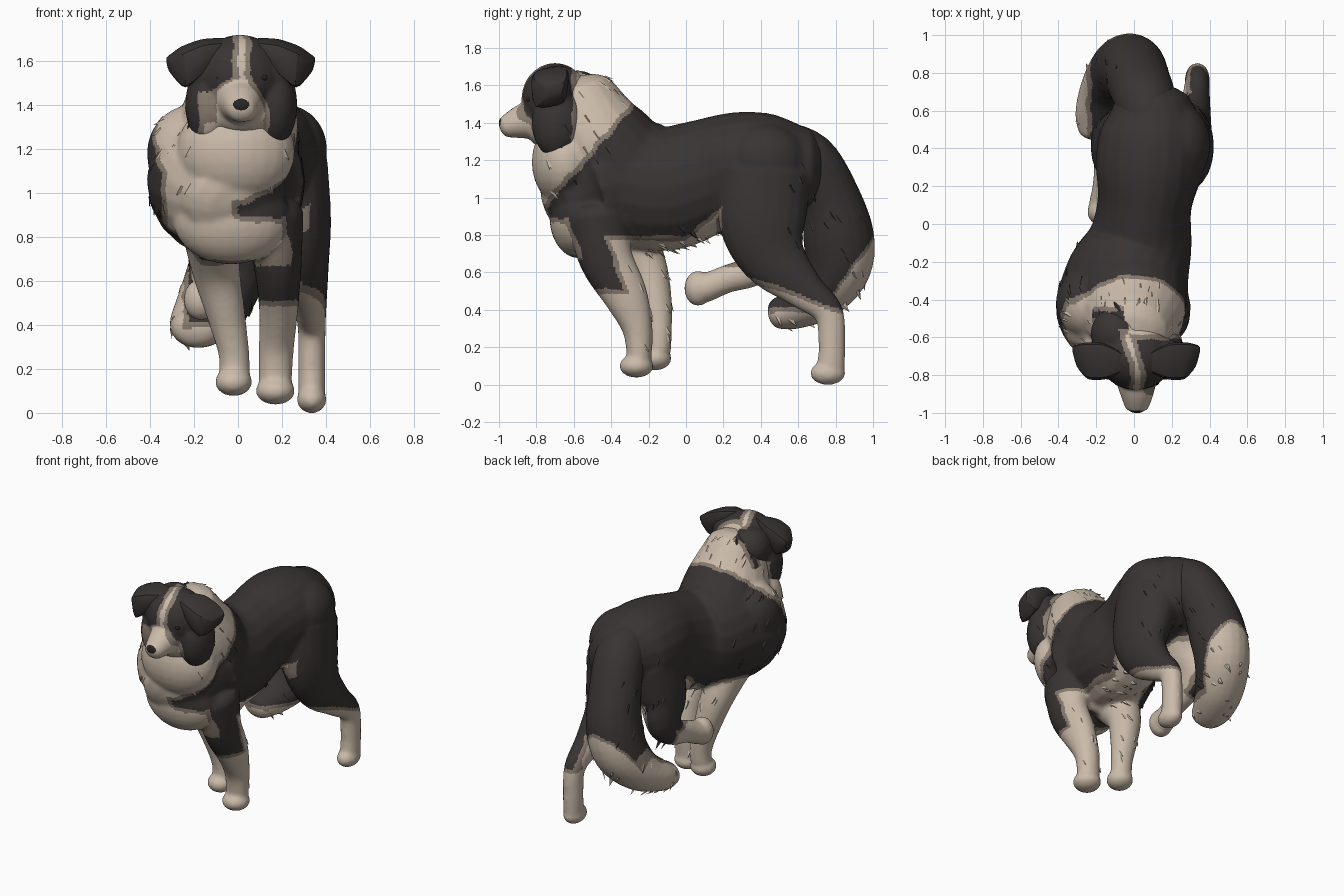
import bpy, bmesh, math, random
from mathutils import Vector, Matrix
from mathutils.bvhtree import BVHTree

if "Cube" in bpy.data.objects:
    bpy.data.objects.remove(bpy.data.objects["Cube"])

rng = random.Random(4)

def material(name, rgb):
    m = bpy.data.materials.new(name)
    m.diffuse_color = (*rgb, 1)
    m.use_nodes = True
    m.node_tree.nodes["Principled BSDF"].inputs["Base Color"].default_value = m.diffuse_color
    return m

DARK = material("dark fur", (0.042, 0.034, 0.034))
CREAM = material("cream fur", (0.60, 0.50, 0.405))
TAUPE = material("taupe fur", (0.25, 0.20, 0.16))
NOSE = material("nose black", (0.022, 0.018, 0.018))

def ball(bm, loc, r):
    mat = Matrix.Translation(loc) @ Matrix.Diagonal((*r, 1))
    bmesh.ops.create_uvsphere(bm, u_segments=24, v_segments=14, radius=1, matrix=mat)

def spline(p, steps=5):
    """Catmull-Rom through points (x, y, z, rx, ry)"""
    p = [Vector(q) for q in p]
    out = []
    for i in range(len(p) - 1):
        a, b, c, d = p[max(i - 1, 0)], p[i], p[i + 1], p[min(i + 2, len(p) - 1)]
        for k in range(steps):
            t = k / steps
            out.append(0.5 * (2*b + (c - a)*t + (2*a - 5*b + 4*c - d)*t*t + (3*b - a - 3*c + d)*t**3))
    return out + [p[-1]]

def tube(bm, points, n=20):
    """Elliptic tube along a path, with domed ends"""
    q = spline(points)
    pos = [Vector(v[:3]) for v in q]
    rings = []
    for i, v in enumerate(q):
        t = (pos[min(i + 1, len(q) - 1)] - pos[max(i - 1, 0)]).normalized()
        side = (Vector((1, 0, 0)) - t * t.x).normalized()
        rings.append((pos[i], t, side, t.cross(side), v[3], v[4]))
    def dome(ring, sign):
        c, t, s, u, a, b = ring
        return [(c + t * sign * 0.6 * min(a, b) * math.sin(g), t, s, u, a * math.cos(g), b * math.cos(g))
                for g in (0.5, 0.95, 1.35)]
    rings = dome(rings[0], -1)[::-1] + rings + dome(rings[-1], 1)
    loops = []
    for c, t, s, u, a, b in rings:
        loops.append([bm.verts.new(c + s * a * math.cos(2*math.pi*k/n) + u * b * math.sin(2*math.pi*k/n))
                      for k in range(n)])
    for A, B in zip(loops, loops[1:]):
        for k in range(n):
            bm.faces.new((A[k], A[(k+1) % n], B[(k+1) % n], B[k]))
    bm.faces.new(loops[0][::-1])
    bm.faces.new(loops[-1])

def make_object(name, bm, mats):
    bmesh.ops.recalc_face_normals(bm, faces=bm.faces)
    me = bpy.data.meshes.new(name)
    bm.to_mesh(me)
    bm.free()
    ob = bpy.data.objects.new(name, me)
    bpy.context.collection.objects.link(ob)
    for m in mats:
        me.materials.append(m)
    return ob

def smooth_shade(ob, angle=40):
    bpy.ops.object.select_all(action='DESELECT')
    ob.select_set(True)
    bpy.context.view_layer.objects.active = ob
    bpy.ops.object.shade_smooth_by_angle(angle=math.radians(angle))

def fur_part(name, bm, field, tuft_zone, tufts, voxel=0.012):
    """Blend the volumes, colour faces by a field (> 0 is cream), add tufts"""
    ob = make_object(name, bm, [])
    r = ob.modifiers.new("blend", 'REMESH')
    r.mode, r.voxel_size = 'VOXEL', voxel
    s = ob.modifiers.new("soften", 'SMOOTH')
    s.factor, s.iterations = 0.5, 10
    bpy.context.view_layer.objects.active = ob
    for m in ("blend", "soften"):
        bpy.ops.object.modifier_apply(modifier=m)
    me = ob.data
    me.materials.clear()
    for m in (DARK, CREAM, TAUPE):
        me.materials.append(m)
    b = bmesh.new()
    b.from_mesh(me)
    tree = BVHTree.FromBMesh(b)
    spots = []
    for f in b.faces:
        c = f.calc_center_median()
        v = field(*c) + 0.008 * math.sin(31*c.x + 17*c.z) * math.sin(23*c.y + 29*c.z)
        f.material_index = 1 if v > 0.026 else 2 if v > 0 else 0
        if tuft_zone(c, f.normal):
            spots.append((c, f.normal.copy(), f.material_index))
    # pointed fur tufts lying along the coat
    for c, nrm, mi in rng.sample(spots, min(tufts, len(spots))):
        flow = Vector((rng.uniform(-.3, .3), 0.55, -0.8))
        d = (flow - nrm * flow.dot(nrm) * 0.9 + nrm * 0.2).normalized()
        side = d.cross(nrm).normalized() * rng.uniform(0.014, 0.024)
        c = c - nrm * 0.008
        vs = [b.verts.new(p) for p in (c - side, c + side, c + nrm * 0.012, c + d * rng.uniform(0.04, 0.07))]
        for i, j, k in ((0, 2, 3), (2, 1, 3), (1, 0, 3)):
            b.faces.new((vs[i], vs[j], vs[k])).material_index = mi
    b.to_mesh(me)
    b.free()
    smooth_shade(ob)
    return ob, tree

def trim(ob, tree):
    """Remove faces buried inside another part"""
    b = bmesh.new()
    b.from_mesh(ob.data)
    buried = []
    for f in b.faces:
        c = f.calc_center_median()
        p, n, _, _ = tree.find_nearest(c)
        if (c - p).dot(n) < -0.014:
            buried.append(f)
    bmesh.ops.delete(b, geom=buried, context='FACES')
    b.to_mesh(ob.data)
    b.free()

# torso, neck and legs
bm = bmesh.new()
tube(bm, [(-.02, -.62, .98, .25, .22), (-.055, -.48, 1.04, .355, .35), (-.035, -.3, 1.07, .335, .35),
          (.03, -.1, 1.05, .28, .335), (.055, .1, 1.11, .25, .31), (.08, .3, 1.165, .285, .295),
          (.1, .48, 1.16, .28, .28), (.1, .61, 1.16, .22, .23)])
tube(bm, [(-.02, -.34, 1.15, .3, .3), (0, -.48, 1.34, .27, .27), (0, -.56, 1.53, .2, .2)])
ball(bm, (-.01, -.64, 1.19), (.27, .185, .24))
ball(bm, (-.03, -.57, .89), (.27, .16, .215))
ball(bm, (-.21, -.42, 1.18), (.205, .2, .22))
ball(bm, (.22, .42, 1.2), (.185, .23, .2))
# right hind leg, standing
tube(bm, [(.23, .42, 1.12, .18, .25), (.275, .41, .87, .15, .235), (.3, .47, .68, .115, .18),
          (.325, .63, .51, .08, .11), (.335, .76, .39, .064, .08), (.335, .78, .22, .062, .072),
          (.335, .775, .1, .062, .075)])
ball(bm, (.335, .758, .062), (.068, .095, .064))
# left hind leg, lifted forward
tube(bm, [(-.03, .42, 1.1, .16, .23), (-.09, .4, .87, .14, .2), (-.13, .43, .72, .1, .145),
          (-.14, .35, .61, .075, .09), (-.15, .22, .565, .067, .075), (-.165, .1, .515, .075, .078)])
ball(bm, (-.17, .065, .515), (.078, .075, .095))
# front legs
tube(bm, [(.16, -.47, .9, .14, .17), (.18, -.43, .68, .11, .145), (.185, -.325, .48, .09, .12),
          (.175, -.26, .3, .08, .082), (.17, -.25, .14, .075, .066)])
ball(bm, (.17, -.265, .1), (.09, .092, .063))
tube(bm, [(-.12, -.35, .85, .14, .17), (-.1, -.22, .65, .11, .115), (-.055, -.165, .45, .088, .09),
          (-.02, -.145, .28, .071, .07), (-.015, -.145, .18, .07, .065)])
ball(bm, (-.02, -.165, .14), (.085, .088, .064))

def body_field(x, y, z):
    collar = -(y + .28) * .752 + (z - 1.48) * .658
    if x < -.05 and z > 1.47:
        collar = min(collar, y + .46)
    edge = -y - .56 - .35 * (z - .7) if x > .1 else -.5 - y
    chest = min(edge, z - .67, x + .35, .285 - x)
    patch = min(x, .075 - abs(z - .945 - .12 * x) - .16 * max(0, .18 - x))
    chest = min(chest, -patch)
    belly = min(.795 + max(0, y) * .8 - z, y + .34 + .34 * (z - .5), .19 - y)
    if y < .2:
        front = .7 - z if x < .06 else .51 - z
        paw = .66 - z if x < -.08 else -1
        return max(collar, chest, belly, front, paw)
    if x < .06:
        return max(min(.42 - y, .66 - z), min(.1 - abs(x), .88 - z))
    return max(.7 - .36 * y - z, min(.3 - x, .6 - z))

def body_tufts(c, n):
    ruff = c.z > 1.0 and c.y < -.3 and -(c.y + .28) * .752 + (c.z - 1.48) * .658 > -.06
    ruff = ruff and not (n.y < -.6 and abs(c.x) < .2)
    leg_back = c.y < 0 and .2 < c.z < .75 and n.y > .4
    belly = -.3 < c.y < .2 and .6 < c.z < .85 and n.z < -.3
    breech = c.y > .4 and .5 < c.z < 1.2 and n.y > .4
    shoulder = c.x < -.3 and c.z < 1.25
    return ruff or leg_back or belly or breech or shoulder

body, body_tree = fur_part("body", bm, body_field, body_tufts, 150)

# bushy tail curling to the left
bm = bmesh.new()
tube(bm, [(.08, .5, 1.24, .15, .17), (.06, .65, 1.19, .165, .165), (.02, .765, 1.0, .17, .165),
          (-.01, .815, .8, .18, .19), (-.055, .81, .63, .18, .18), (-.12, .715, .485, .165, .145),
          (-.175, .58, .405, .14, .11), (-.19, .49, .38, .11, .085)])
tail, tail_tree = fur_part(
    "tail", bm, lambda x, y, z: max(.41 + max(0, y - .72) * 1.35 - z, min(-.225 - x, .66 - z)),
    lambda c, n: c.z < 1.2 and (abs(n.x) > .6 or n.z < -.4), 45)

# head with cheeks, temples and muzzle
bm = bmesh.new()
ball(bm, (.01, -.7, 1.53), (.2, .18, .19))
ball(bm, (-.09, -.58, 1.55), (.14, .14, .13))
for s in (-1, 1):
    ball(bm, (.015 + s * .15, -.69, 1.40), (.105, .135, .19))
    ball(bm, (.012 + s * .16, -.71, 1.56), (.1, .1, .125))
ball(bm, (.015, -.73, 1.38), (.16, .13, .12))
tube(bm, [(.01, -.76, 1.43, .13, .12), (.015, -.88, 1.405, .095, .092), (.015, -.96, 1.38, .068, .062)])

def head_field(x, y, z):
    drift = .018 - .35 * max(0, y + .75)
    if x < drift:
        width = .2 if z < 1.46 else max(.04, .15 - (z - 1.46) * 1.7)
    else:
        width = min(.12, max(.04, .04 + (1.54 - z) * .55))
    face = min(width - abs(x - drift), -.55 - y)
    if x < drift - .115 and 1.32 < z < 1.47:
        face = min(face, .014)
    back = y + (.46 if x < -.03 and z > 1.45 else .61)
    return max(face, back, -.89 - y)

head, head_tree = fur_part("head", bm, head_field,
                           lambda c, n: c.z < 1.4 and c.y > -.75 and abs(n.x) > .5, 14, 0.01)

# open up the joints
trim(body, head_tree)
trim(body, tail_tree)
trim(head, body_tree)
trim(tail, body_tree)

# folded ears: solid wedges hanging from the crown
def ear(name, s):
    b = bmesh.new()
    sections = [[(.06, -.78), (.07, -.68), 1.715, 1.63], [(.17, -.83), (.18, -.62), 1.71, 1.54],
                [(.26, -.83), (.28, -.62), 1.675, 1.46], [(.32, -.76), (.35, -.64), 1.62, 1.53]]
    g = []
    for (x0, y0), (x1, y1), top, low in sections:
        g.append([b.verts.new((s * x + .012, y, z)) for x, y, z in
                  ((x0, y0, top - .03), (x1, y1, top), (x1 - .015, y1 - .02, low + .03), (x0 - .01, y0 + .01, low))])
    for r0, r1 in zip(g, g[1:]):
        for k in range(4):
            b.faces.new((r0[k], r0[(k+1) % 4], r1[(k+1) % 4], r1[k]))
    b.faces.new(g[0])
    b.faces.new(g[-1])
    # keep the flap slightly crisp under subdivision
    layer = b.edges.layers.float.new("crease_edge")
    for e in b.edges:
        e[layer] = 0.35
    ob = make_object(name, b, [DARK])
    ob.modifiers.new("round", 'SUBSURF').levels = 2
    smooth_shade(ob, 50)

ear("right_ear", 1)
ear("left_ear", -1)

# nose and eyes
def bead(name, loc, r):
    b = bmesh.new()
    ball(b, loc, r)
    smooth_shade(make_object(name, b, [NOSE]), 60)

bead("nose", (.015, -.967, 1.397), (.052, .034, .04))
for name, x in (("left_eye", -.085), ("right_eye", .115)):
    bead(name, (x, -.835, 1.525), (.02, .02, .016))
